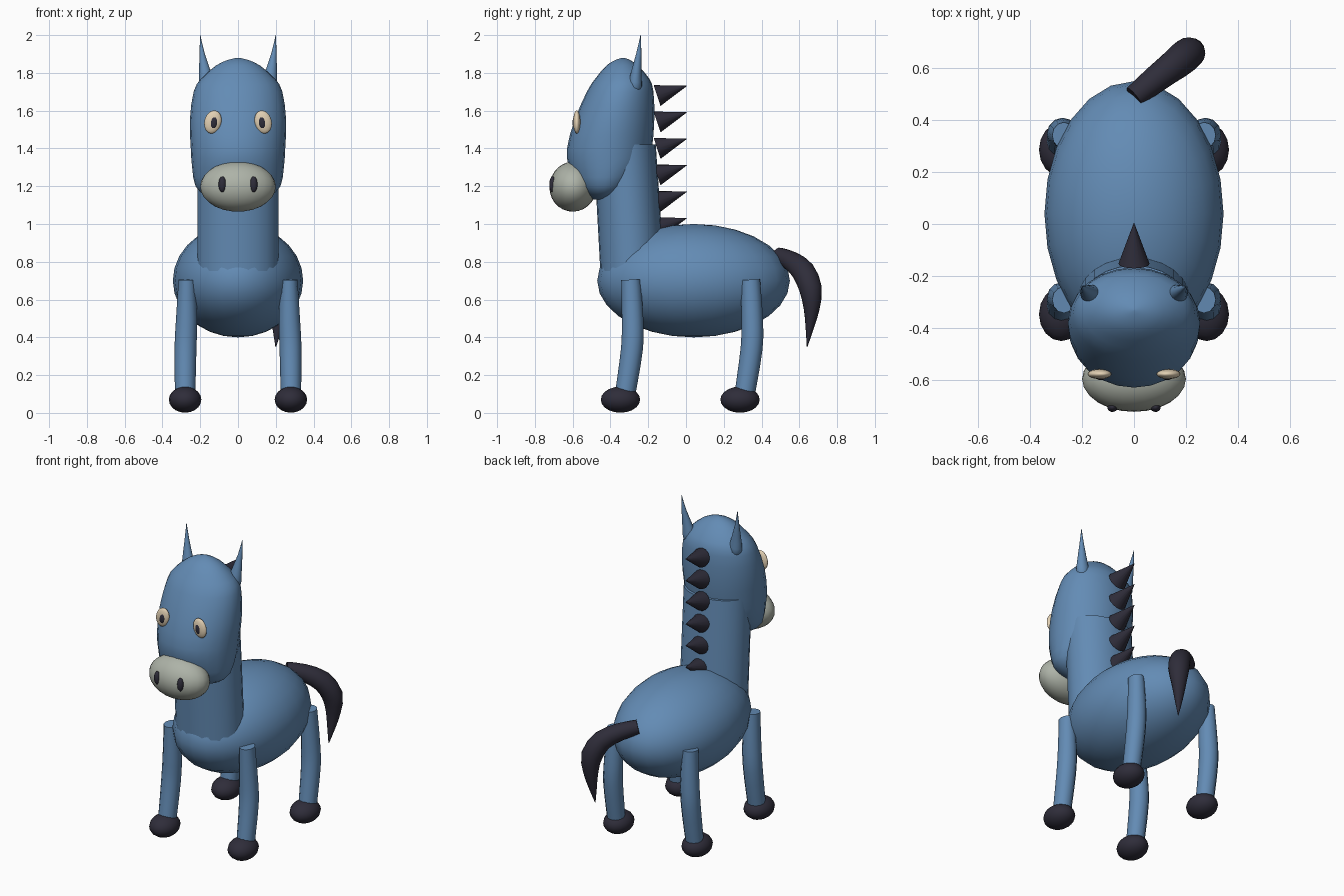
import bpy, bmesh, math
from mathutils import Vector, Matrix

if "Cube" in bpy.data.objects:
    bpy.data.objects.remove(bpy.data.objects["Cube"])


def material(name, r, g, b):
    m = bpy.data.materials.new(name)
    m.diffuse_color = (r, g, b, 1)
    m.use_nodes = True
    m.node_tree.nodes["Principled BSDF"].inputs["Base Color"].default_value = m.diffuse_color
    return m


BLUE = material("blue_coat", 0.125, 0.26, 0.46)
DARK = material("dark_hair", 0.028, 0.026, 0.042)
GREY = material("grey_muzzle", 0.42, 0.45, 0.39)
CREAM = material("cream_eye", 0.76, 0.63, 0.45)


def finish(name, bm, mat, angle=50):
    bmesh.ops.recalc_face_normals(bm, faces=bm.faces)
    mesh = bpy.data.meshes.new(name)
    bm.to_mesh(mesh)
    bm.free()
    mesh.materials.append(mat)
    ob = bpy.data.objects.new(name, mesh)
    bpy.context.collection.objects.link(ob)
    bpy.ops.object.select_all(action='DESELECT')
    ob.select_set(True)
    bpy.context.view_layer.objects.active = ob
    bpy.ops.object.shade_smooth_by_angle(angle=math.radians(angle))
    return ob


def ellipsoid(name, centre, radii, mat, seg=24, rings=14, pitch=0, roll=0):
    bm = bmesh.new()
    bmesh.ops.create_uvsphere(bm, u_segments=seg, v_segments=rings, radius=1)
    turn = Matrix.Rotation(roll, 4, 'Y') @ Matrix.Rotation(pitch, 4, 'X')
    bm.transform(Matrix.Translation(centre) @ turn @ Matrix.Diagonal((*radii, 1)))
    return finish(name, bm, mat)


def spline(rows, steps):
    """Smooth rows of numbers with a Catmull-Rom curve."""
    pts = [Vector(r) for r in rows]
    out = []
    for i in range(len(pts) - 1):
        b, c = pts[i], pts[i + 1]
        a = pts[max(i - 1, 0)]
        d = pts[min(i + 2, len(pts) - 1)]
        for k in range(steps):
            t = k / steps
            out.append(0.5 * (2 * b + (c - a) * t + (2 * a - 5 * b + 4 * c - d) * t * t
                              + (3 * b - a - 3 * c + d) * t ** 3))
    return out + [pts[-1]]


def loft(name, rows, mat, seg=16, steps=1, level=False):
    """Skin elliptical sections; each row is x, y, z, radius one, radius two."""
    rows = spline(rows, steps)
    centres = [Vector(r[:3]) for r in rows]
    bm = bmesh.new()
    loops = []
    for i, r in enumerate(rows):
        t = centres[min(i + 1, len(rows) - 1)] - centres[max(i - 1, 0)]
        t = Vector((0, 0, 1)) if level else t.normalized()
        u = Vector((1, 0, 0))
        u = (u - t * u.dot(t)).normalized()
        v = t.cross(u)
        loops.append([bm.verts.new(centres[i]
                                   + u * r[3] * math.cos(2 * math.pi * k / seg)
                                   + v * r[4] * math.sin(2 * math.pi * k / seg))
                      for k in range(seg)])
    for a, b in zip(loops, loops[1:]):
        for k in range(seg):
            n = (k + 1) % seg
            bm.faces.new((a[k], a[n], b[n], b[k]))
    bm.faces.new(loops[0])
    bm.faces.new(loops[-1])
    return finish(name, bm, mat)


# Torso and neck
ellipsoid("body", (0, 0.04, 0.70), (0.345, 0.51, 0.30), BLUE, 24, 14)
loft("neck", [(0, -0.282, 0.72, 0.215, 0.17), (0, -0.325, 1.42, 0.215, 0.165)],
     BLUE, seg=24, level=True)

# Head: height, front edge, back edge, half width
profile = [(1.13, -0.49, -0.40, 0.10), (1.15, -0.53, -0.345, 0.17),
           (1.20, -0.58, -0.28, 0.225), (1.30, -0.62, -0.205, 0.243),
           (1.40, -0.63, -0.18, 0.25), (1.55, -0.59, -0.168, 0.255),
           (1.70, -0.525, -0.172, 0.235), (1.77, -0.48, -0.195, 0.195),
           (1.84, -0.42, -0.255, 0.115), (1.87, -0.37, -0.30, 0.05),
           (1.88, -0.334, -0.330, 0.002)]
loft("head", [(0, (f + b) / 2, z, w, (b - f) / 2) for z, f, b, w in profile],
     BLUE, seg=24, steps=2, level=True)
ellipsoid("muzzle", (0, -0.597, 1.198), (0.20, 0.126, 0.133), GREY, 24, 14,
          pitch=math.radians(-12))

# Mirrored parts
for side, s in (("left", 1), ("right", -1)):
    ellipsoid("nostril_" + side, (s * 0.083, -0.706, 1.21), (0.020, 0.018, 0.042),
              DARK, 16, 10)
    ellipsoid("eye_" + side, (s * 0.133, -0.578, 1.54), (0.045, 0.019, 0.062),
              CREAM, 20, 12, roll=s * math.radians(-14))
    ellipsoid("pupil_" + side, (s * 0.128, -0.588, 1.537), (0.020, 0.013, 0.034),
              DARK, 16, 10, roll=s * math.radians(-8))
    loft("ear_" + side, [(s * 0.163, -0.270, 1.69, 0.022, 0.018),
                         (s * 0.165, -0.270, 1.73, 0.040, 0.036),
                         (s * 0.173, -0.265, 1.79, 0.034, 0.029),
                         (s * 0.190, -0.250, 1.90, 0.014, 0.014),
                         (s * 0.200, -0.240, 2.00, 0.001, 0.001)], BLUE, steps=2)
    # Legs bend slightly forward towards the hooves
    for part, dy in (("front", 0.0), ("hind", 0.633)):
        loft(part + "_leg_" + side,
             [(s * 0.270, dy - 0.292, 0.705, 0.045, 0.051),
              (s * 0.272, dy - 0.283, 0.50, 0.056, 0.057),
              (s * 0.278, dy - 0.286, 0.34, 0.058, 0.058),
              (s * 0.280, dy - 0.322, 0.10, 0.054, 0.054)], BLUE, seg=12, steps=3)
        ellipsoid(part + "_hoof_" + side, (s * 0.28, dy - 0.347, 0.07),
                  (0.086, 0.104, 0.069), DARK, 16, 10)

# Mane spikes down the back of the neck
for i in range(6):
    z = 1.73 - 0.14 * i
    loft("mane_spike_%d" % (i + 1), [(0, -0.153, z - 0.05, 0.06, 0.058),
                                     (0, 0.004, z + 0.001, 0.001, 0.001)], DARK)

# Tail swings to one side and drops to a point
loft("tail", [(0.000, 0.490, 0.832, 0.044, 0.044),
              (0.080, 0.555, 0.805, 0.052, 0.052),
              (0.165, 0.620, 0.750, 0.060, 0.062),
              (0.212, 0.660, 0.655, 0.064, 0.060),
              (0.215, 0.665, 0.550, 0.046, 0.042),
              (0.208, 0.655, 0.450, 0.026, 0.022),
              (0.200, 0.641, 0.350, 0.002, 0.002)], DARK, steps=2)
